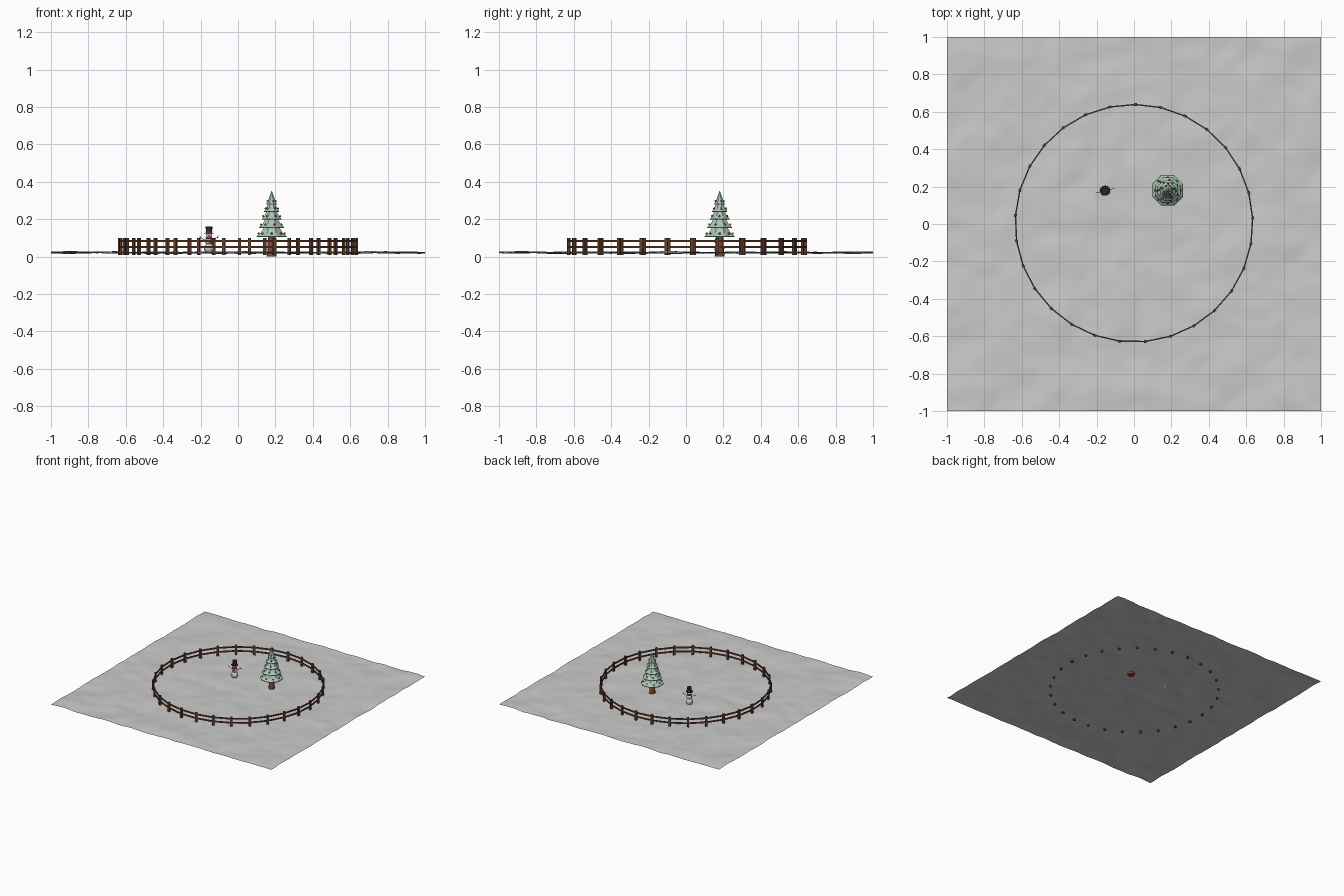
import bpy, bmesh, math
from math import cos, sin, pi, radians
from mathutils import Vector, Matrix, noise

if "Cube" in bpy.data.objects:
    bpy.data.objects.remove(bpy.data.objects["Cube"])


def material(name, col):
    m = bpy.data.materials.new(name)
    m.diffuse_color = (*col, 1)
    m.use_nodes = True
    m.node_tree.nodes["Principled BSDF"].inputs["Base Color"].default_value = m.diffuse_color
    return m


WOOD = material("fence_wood", (0.13, 0.05, 0.025))
BARK = material("bark", (0.22, 0.06, 0.03))
NEEDLES = material("needles", (0.06, 0.16, 0.07))
FROST = material("frosted_needles", (0.42, 0.55, 0.49))
RED = material("red", (0.5, 0.03, 0.02))
GREEN = material("green", (0.08, 0.35, 0.08))
GOLD = material("gold", (0.6, 0.4, 0.06))
BLACK = material("black", (0.02, 0.02, 0.02))
ORANGE = material("orange", (0.8, 0.25, 0.03))


def finish(name, bm, mat=None, smooth=None):
    bmesh.ops.recalc_face_normals(bm, faces=bm.faces)
    me = bpy.data.meshes.new(name)
    bm.to_mesh(me)
    bm.free()
    ob = bpy.data.objects.new(name, me)
    bpy.context.collection.objects.link(ob)
    if mat:
        me.materials.append(mat)
    if smooth:
        bpy.ops.object.select_all(action='DESELECT')
        bpy.context.view_layer.objects.active = ob
        ob.select_set(True)
        bpy.ops.object.shade_smooth_by_angle(angle=radians(smooth))
    return ob


def lathe(bm, profile, n, centre, turn=0.0):
    """Closed solid of revolution from (radius, z) points."""
    x, y = centre
    rings = [[bm.verts.new((x + r * cos(turn + 2 * pi * i / n),
                            y + r * sin(turn + 2 * pi * i / n), z))
              for i in range(n)] for r, z in profile]
    for a, b in zip(rings, rings[1:]):
        for i in range(n):
            j = (i + 1) % n
            bm.faces.new((a[i], a[j], b[j], b[i]))
    bm.faces.new(rings[0][::-1])
    bm.faces.new(rings[-1])


def beam(bm, a, b, wide, tall):
    """Box running from a to b."""
    a, b = Vector(a), Vector(b)
    d = b - a
    rot = d.to_track_quat('X', 'Z').to_matrix().to_4x4()
    bmesh.ops.create_cube(bm, size=1, matrix=Matrix.Translation((a + b) / 2) @ rot
                          @ Matrix.Diagonal((d.length, wide, tall, 1)))


def rod(bm, a, b, r1, r2, n=6):
    a, b = Vector(a), Vector(b)
    rot = (b - a).to_track_quat('Z', 'Y').to_matrix().to_4x4()
    bmesh.ops.create_cone(bm, cap_ends=True, segments=n, radius1=r1, radius2=r2,
                          depth=(b - a).length, matrix=Matrix.Translation((a + b) / 2) @ rot)


def ball(bm, p, r, u=10, v=7):
    bmesh.ops.create_uvsphere(bm, u_segments=u, v_segments=v, radius=r,
                              matrix=Matrix.Translation(p))


# Snowy ground: gently uneven sheet
bm = bmesh.new()
bmesh.ops.create_grid(bm, x_segments=64, y_segments=64, size=1)
for v in bm.verts:
    p = Vector((v.co.x, v.co.y, 0))
    h = 0.009 * noise.noise(p * 5) + 0.005 * noise.noise(p * 12 + Vector((7, 3, 1)))
    v.co.z = 0.021 + max(-0.012, min(0.013, h))
finish("snowy_ground", bm, smooth=60)

# Round fence: posts and two rows of rails
N, R = 29, 0.635
ring = [(R * cos(radians(89.3) - 2 * pi * i / N), 0.004 + R * sin(radians(89.3) - 2 * pi * i / N))
        for i in range(N)]
posts, rails = bmesh.new(), bmesh.new()
for i, (x, y) in enumerate(ring):
    a = math.atan2(y, x)
    bmesh.ops.create_cube(posts, size=1, matrix=Matrix.Translation((x, y, 0.053))
                          @ Matrix.Rotation(a, 4, 'Z') @ Matrix.Diagonal((0.014, 0.016, 0.09, 1)))
    nx, ny = ring[(i + 1) % N]
    for z in (0.083, 0.050):
        beam(rails, (x, y, z), (nx, ny, z), 0.007, 0.011)
finish("fence_posts", posts, WOOD)
finish("fence_rails", rails, WOOD)

# Tree: trunk, octagonal tiers with dark rims, baubles
T = (0.18, 0.18)
bm = bmesh.new()
lathe(bm, [(0.027, 0.0), (0.022, 0.04), (0.020, 0.12)], 8, T)
finish("tree_trunk", bm, BARK, 50)

tiers = [(0.088, 0.104, 0.180), (0.073, 0.152, 0.222), (0.058, 0.197, 0.262),
         (0.044, 0.238, 0.300), (0.030, 0.278, 0.350)]
snow, rim = bmesh.new(), bmesh.new()
for r, z0, z1 in tiers:
    top = 0.001 if z1 > 0.34 else r * 0.33
    lathe(snow, [(r * 0.97, z0 + 0.006), (r * 0.72, z0 + 0.3 * (z1 - z0)), (top, z1)], 8, T, pi / 8)
    lathe(rim, [(r * 0.5, z0 + 0.004), (r, z0), (r * 0.97, z0 + 0.006)], 8, T, pi / 8)
finish("tree_tiers", snow, FROST)
finish("tree_tier_rims", rim, NEEDLES)

baubles = [("red_baubles", RED), ("green_baubles", GREEN), ("gold_baubles", GOLD)]
meshes = [bmesh.new() for _ in baubles]
for t, (r, z0, z1) in enumerate(tiers):
    n = 8 - t
    for k in range(n):
        a = 2 * pi * k / n + t * 0.5
        q = r * 0.79
        ball(meshes[(k + t) % 3], (T[0] + q * cos(a), T[1] + q * sin(a), z0 + 0.019), 0.0055, 8, 6)
for (name, mat), m in zip(baubles, meshes):
    finish(name, m, mat, 60)

# Snowman: three snowballs
X, Y = -0.155, 0.178
bm = bmesh.new()
for z, r in ((0.043, 0.027), (0.081, 0.021), (0.112, 0.016)):
    ball(bm, (X, Y, z), r, 16, 10)
finish("snowman_body", bm, None, 60)

# Hat with brim and red band
bm = bmesh.new()
lathe(bm, [(0.026, 0.123), (0.026, 0.127), (0.0165, 0.127), (0.018, 0.16)], 16, (X, Y))
finish("snowman_hat", bm, BLACK, 40)
bm = bmesh.new()
lathe(bm, [(0.0175, 0.128), (0.018, 0.134)], 16, (X, Y))
finish("hat_band", bm, RED, 40)

# Scarf with a hanging end
bm = bmesh.new()
lathe(bm, [(0.014, 0.094), (0.019, 0.096), (0.019, 0.101), (0.014, 0.103)], 16, (X, Y))
beam(bm, (X + 0.009, Y - 0.018, 0.098), (X + 0.011, Y - 0.023, 0.074), 0.008, 0.003)
finish("snowman_scarf", bm, RED, 40)

# Carrot nose, coal eyes and buttons
bm = bmesh.new()
rod(bm, (X, Y - 0.014, 0.111), (X, Y - 0.032, 0.110), 0.0035, 0.0003, 8)
finish("snowman_nose", bm, ORANGE, 60)
bm = bmesh.new()
for s in (-1, 1):
    ball(bm, (X + s * 0.006, Y - 0.0142, 0.116), 0.0022, 8, 6)
for y, z in ((-0.0205, 0.085), (-0.0205, 0.077), (-0.0245, 0.055)):
    ball(bm, (X, Y + y, z), 0.0024, 8, 6)
finish("eyes_and_buttons", bm, BLACK, 60)

# Twig arms with forked ends
bm = bmesh.new()
for s in (-1, 1):
    def at(d, z):
        return (X + s * d, Y + s * d * 0.25, z)
    rod(bm, at(0.017, 0.085), at(0.042, 0.100), 0.0018, 0.0014)
    rod(bm, at(0.040, 0.099), at(0.050, 0.112), 0.0013, 0.0008)
    rod(bm, at(0.040, 0.099), at(0.053, 0.101), 0.0013, 0.0008)
finish("snowman_arms", bm, WOOD)
